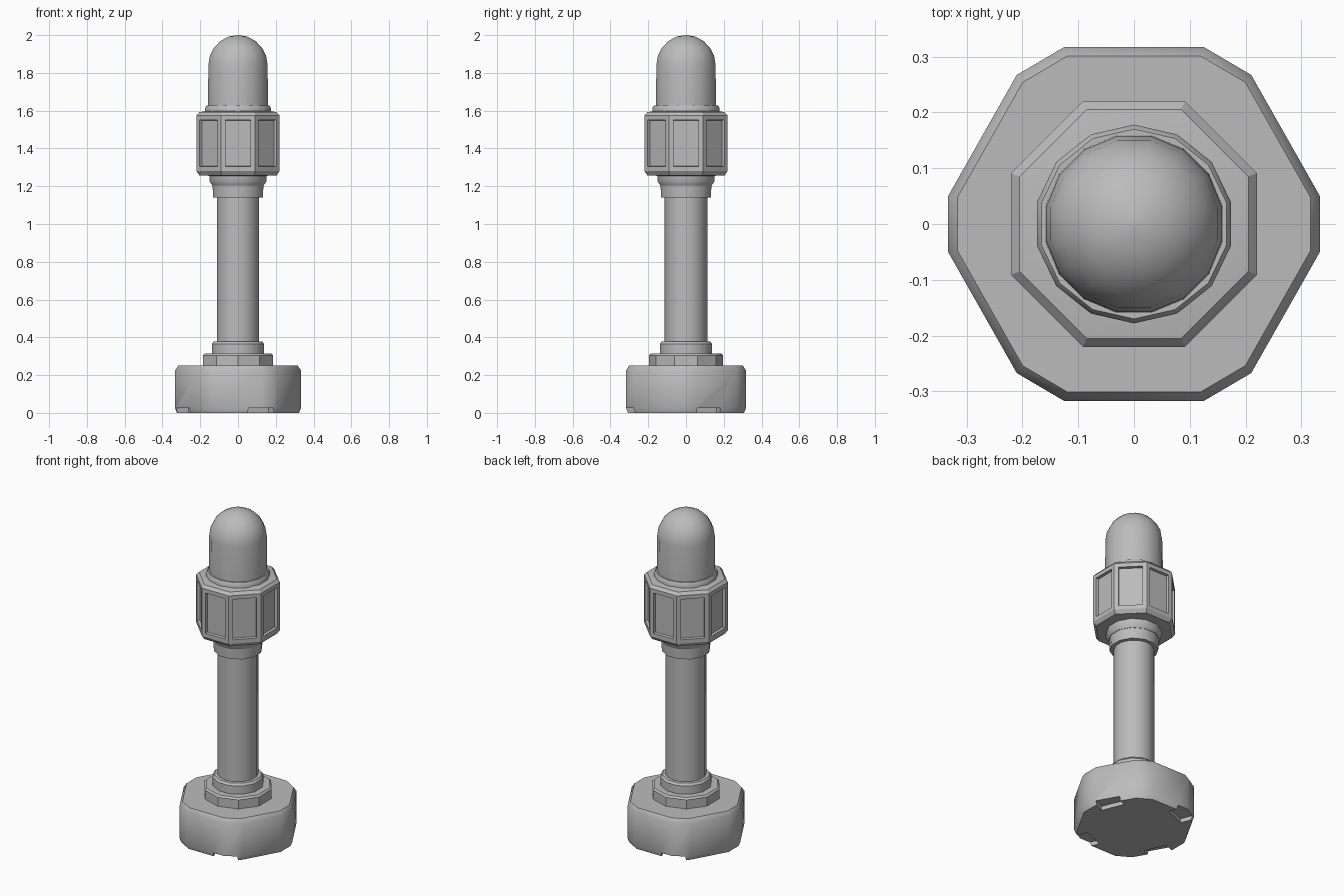
import bpy, bmesh, math

cube = bpy.data.objects.get("Cube")
if cube:
    bpy.data.objects.remove(cube, do_unlink=True)

grey = bpy.data.materials.new("plain grey")
grey.use_nodes = True
grey.diffuse_color = (0.5, 0.5, 0.5, 1)
bsdf = next(n for n in grey.node_tree.nodes if n.type == "BSDF_PRINCIPLED")
bsdf.inputs["Base Color"].default_value = (0.5, 0.5, 0.5, 1)


def finish(name, bm, angle):
    """Turn a bmesh into an object with smooth shading below the angle."""
    bmesh.ops.recalc_face_normals(bm, faces=bm.faces)
    mesh = bpy.data.meshes.new(name)
    bm.to_mesh(mesh)
    bm.free()
    obj = bpy.data.objects.new(name, mesh)
    bpy.context.collection.objects.link(obj)
    mesh.materials.append(grey)
    bpy.ops.object.select_all(action="DESELECT")
    obj.select_set(True)
    bpy.context.view_layer.objects.active = obj
    bpy.ops.object.shade_smooth_by_angle(angle=math.radians(angle))
    return obj


def stack(rings):
    """Skin a list of equal-length rings and cap both ends."""
    bm = bmesh.new()
    loops = [[bm.verts.new(p) for p in ring] for ring in rings]
    for low, high in zip(loops, loops[1:]):
        for i in range(len(low)):
            j = (i + 1) % len(low)
            bm.faces.new((low[i], low[j], high[j], high[i]))
    bm.faces.new(loops[0][::-1])
    bm.faces.new(loops[-1])
    return bm


def lathe(profile, sides, turn=0.5):
    """Rings from (radius, z) pairs; turn is in fractions of one side."""
    angles = [(i + turn) * math.tau / sides for i in range(sides)]
    return stack([[(r * math.cos(a), r * math.sin(a), z) for a in angles]
                  for r, z in profile])


# Six-sided base with clipped corners and a softened rim
quarter = [(0.333, 0.05), (0.21, 0.267), (0.125, 0.317)]
outline = (quarter + [(-x, y) for x, y in quarter[::-1]]
           + [(-x, -y) for x, y in quarter] + [(x, -y) for x, y in quarter[::-1]])
base = finish("base", stack([[(x * s, y * s, z) for x, y in outline] for s, z in
                             ((0.97, 0), (1, 0.025), (1, 0.225), (0.95, 0.25))]), 50)

# Four shallow notches under the base rim
for k in range(4):
    a = math.radians(22.5 + 90 * k)
    bpy.ops.mesh.primitive_cube_add(
        size=1, location=(0.3 * math.cos(a), 0.3 * math.sin(a), 0), rotation=(0, 0, a))
    cutter = bpy.context.object
    cutter.name = "notch_cutter"
    cutter.scale = (0.09, 0.14, 0.05)
    cutter.hide_render = True
    cut = base.modifiers.new("notch", "BOOLEAN")
    cut.operation = "DIFFERENCE"
    cut.object = cutter
    bpy.context.view_layer.objects.active = base
    bpy.ops.object.modifier_apply(modifier=cut.name)
    bpy.data.objects.remove(cutter, do_unlink=True)

# Stepped collars and the column
finish("lower_collar", lathe([(0.195, 0.245), (0.195, 0.305), (0.185, 0.315)], 10), 30)
finish("upper_collar", lathe([(0.143, 0.31), (0.143, 0.365), (0.133, 0.378)], 12), 35)
finish("column", lathe([(0.113, 0.36), (0.113, 1.16)], 14), 35)
finish("neck_ring", lathe([(0.136, 1.14), (0.14, 1.21)], 12), 35)
finish("neck_flange", lathe([(0.142, 1.205), (0.155, 1.225), (0.155, 1.265)], 12), 35)

# Octagonal grip with a recessed panel on each side
bm = lathe([(0.16, 1.255), (0.222, 1.258), (0.238, 1.28), (0.238, 1.575),
            (0.222, 1.592), (0.17, 1.6)], 8)
bm.normal_update()
walls = [f for f in bm.faces if abs(f.normal.z) < 0.1]
bmesh.ops.inset_individual(bm, faces=walls, thickness=0.034, depth=0)
bmesh.ops.inset_individual(bm, faces=walls, thickness=0.003, depth=-0.016)
finish("grip", bm, 30)

# Rim and rounded cap
finish("cap_rim", lathe([(0.178, 1.59), (0.178, 1.615), (0.17, 1.627)], 14), 35)
dome = [(0.16 * math.cos(t), 1.84 + 0.16 * math.sin(t))
        for t in (math.radians(d) for d in (0, 18, 36, 54, 72, 88))]
finish("cap", lathe([(0.162, 1.6)] + dome, 16), 40)
